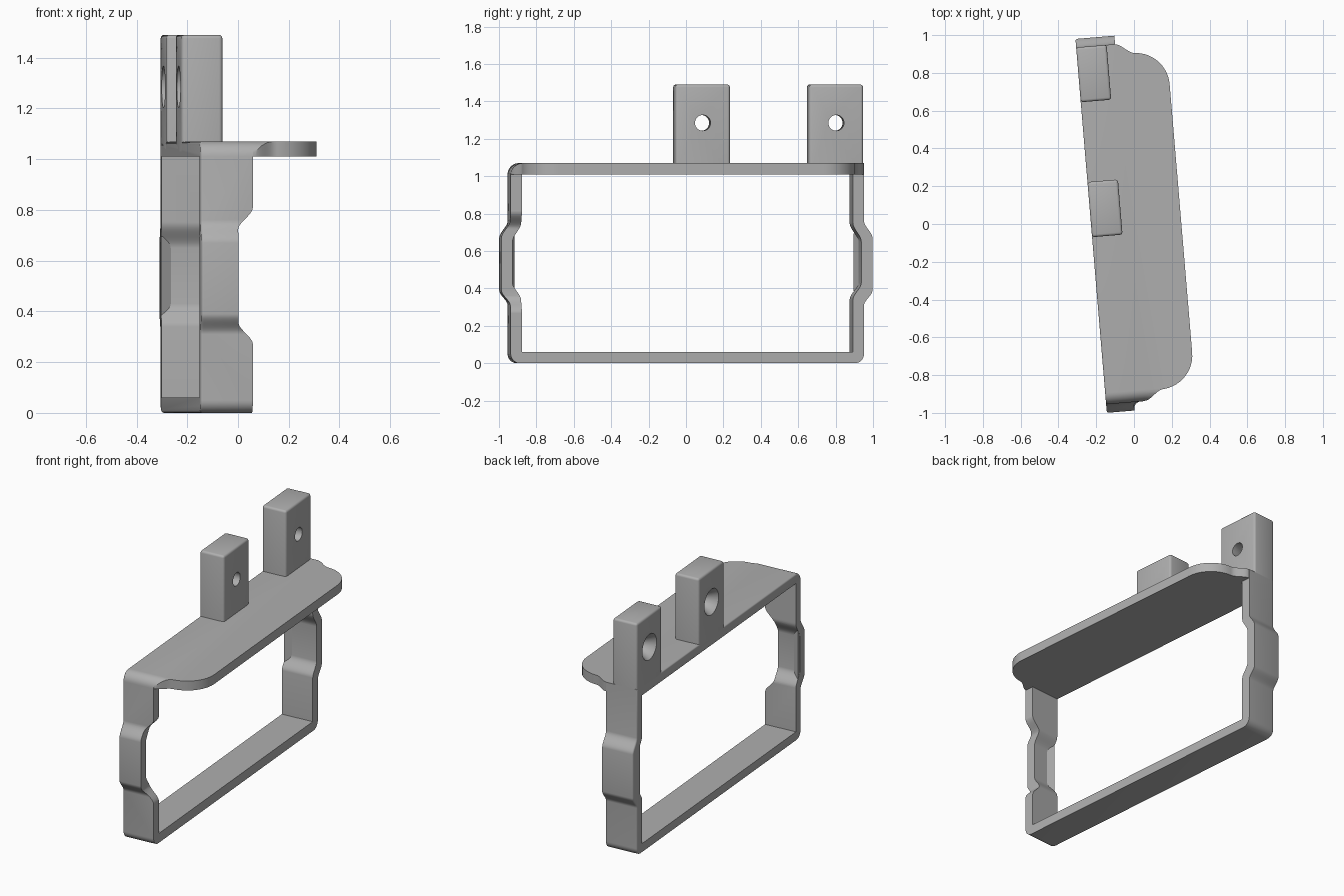
import bpy, bmesh
from math import sin, cos, pi, radians
from mathutils import Matrix, Vector

cube = bpy.data.objects.get("Cube")
if cube:
    bpy.data.objects.remove(cube)

grey = bpy.data.materials.new("plain_grey")
grey.use_nodes = True
COLOR = (0.43, 0.43, 0.43, 1)
grey.diffuse_color = COLOR
grey.node_tree.nodes["Principled BSDF"].inputs["Base Color"].default_value = COLOR

# The bracket sits slightly turned about the vertical axis
PLACE = Matrix.Rotation(radians(4.8), 4, "Z") @ Matrix.Translation((0, 0.009, 0))
LEFT, RIGHT = -0.227, -0.02
END, BULGE, WALL = 0.948, 0.993, 0.06
TOP, UNDER = 1.07, 1.01


def s_curve(a, b, n=10):
    """Ease the first coordinate while the second runs evenly."""
    pts = []
    for i in range(n + 1):
        t = i / n
        e = t * t * (3 - 2 * t)
        pts.append((a[0] + (b[0] - a[0]) * e, a[1] + (b[1] - a[1]) * t))
    return pts


def arc(cx, cy, r, start, stop, n=8):
    angles = [radians(start + (stop - start) * i / n) for i in range(n + 1)]
    return [(cx + r * cos(a), cy + r * sin(a)) for a in angles]


def add_object(name, bm):
    bmesh.ops.recalc_face_normals(bm, faces=bm.faces)
    mesh = bpy.data.meshes.new(name)
    bm.to_mesh(mesh)
    bm.free()
    mesh.materials.append(grey)
    obj = bpy.data.objects.new(name, mesh)
    bpy.context.collection.objects.link(obj)
    return obj


def prism(name, pts, axis, lo, hi, bevel=0):
    """Extrude a closed profile along an axis; optionally round its low rim."""
    place = {"x": lambda a, b, h: (h, a, b),
             "y": lambda a, b, h: (a, h, b),
             "z": lambda a, b, h: (a, b, h)}[axis]
    bm = bmesh.new()
    cap = bm.faces.new([bm.verts.new(place(a, b, lo)) for a, b in pts])
    rim = list(cap.edges)
    ext = bmesh.ops.extrude_face_region(bm, geom=[cap], use_keep_orig=True)
    moved = [g for g in ext["geom"] if isinstance(g, bmesh.types.BMVert)]
    bmesh.ops.translate(bm, verts=moved, vec=Vector(place(0, 0, hi - lo)))
    if bevel:
        bmesh.ops.bevel(bm, geom=rim, offset=bevel, segments=3, profile=0.5,
                        affect="EDGES")
    return add_object(name, bm)


def combine(obj, cutter, operation="DIFFERENCE"):
    mod = obj.modifiers.new("cut", "BOOLEAN")
    mod.operation, mod.solver, mod.object = operation, "EXACT", cutter
    bpy.context.view_layer.update()
    graph = bpy.context.evaluated_depsgraph_get()
    mesh = bpy.data.meshes.new_from_object(obj.evaluated_get(graph))
    obj.modifiers.clear()
    obj.data = mesh
    bpy.data.objects.remove(cutter)


# Side profiles of the loop
def arm(offset, low, high):
    end, bulge = END - offset, BULGE - offset
    return (s_curve((end, low[0]), (bulge, low[1]))
            + s_curve((bulge, high[0]), (end, high[1])))


def mirrored(pts):
    return [(-a, b) for a, b in reversed(pts)]


outer_arm = arm(0, (0.31, 0.39), (0.67, 0.76))
bottom_corner = arc(END - 0.05, 0.05, 0.05, -90, 0)
front_corner = arc(-END + 0.06, TOP - 0.06, 0.06, 90, 180)
outer = (bottom_corner + outer_arm + [(END, TOP)] + front_corner
         + mirrored(outer_arm) + mirrored(bottom_corner))
inner_arm = [(END - WALL, WALL)] + arm(WALL, (0.34, 0.43), (0.65, 0.75)) + [(END - WALL, UNDER)]
inner = inner_arm + mirrored(inner_arm)

# Loop frame with its waisted front arm
frame = prism("loop_frame", outer, "x", LEFT, RIGHT, bevel=0.01)
combine(frame, prism("opening_cutter", inner, "x", -1, 1))
waist = (s_curve((RIGHT, 0.27), (-0.08, 0.36)) + s_curve((-0.08, 0.72), (RIGHT, 0.81))
         + [(0.1, 0.81), (0.1, 0.27)])
combine(frame, prism("waist_cutter", waist, "y", -1.2, -0.7))

# Sloped lips along one side of the arm pockets
lips = []
for side, name in ((1, "back_pocket_lip"), (-1, "front_pocket_lip")):
    tri = [(LEFT, side * 0.91), (-0.185, side * 0.934), (LEFT + 0.002, side * 0.945)]
    lips.append(prism(name, tri, "z", 0.385, 0.695))

# Top shelf with flared, rounded corners
flare = [(v, u) for u, v in s_curve((0.946, RIGHT), (0.893, 0.08))]
back_edge = flare + arc(0.07, 0.713, 0.18, 84, 0, 12)
front_edge = [(v, -u) for v, u in reversed(back_edge)]
shelf = prism("top_shelf", back_edge + front_edge, "z", UNDER, TOP + 0.1)
combine(shelf, prism("shelf_guide", outer, "x", -0.3, 0.5), "INTERSECT")


# Upright tabs with countersunk screw holes
def tab(name, u0, u1):
    z0, z1, v1 = 1.03, 1.49, -0.065
    bm = bmesh.new()
    size = (v1 - LEFT, u1 - u0, z1 - z0)
    centre = ((v1 + LEFT) / 2, (u0 + u1) / 2, (z0 + z1) / 2)
    bmesh.ops.create_cube(bm, size=1, matrix=Matrix.Translation(centre) @ Matrix.Diagonal((*size, 1)))
    rims = [e for e in bm.edges if any(v.co.z > z0 + 0.1 for v in e.verts)]
    bmesh.ops.bevel(bm, geom=rims, offset=0.014, segments=3, profile=0.5, affect="EDGES")
    obj = add_object(name, bm)
    for r1, r2, start, depth in ((0.042, 0.042, LEFT - 0.1, 0.4),
                                 (0.085, 0.042, LEFT - 0.005, 0.07)):
        cut = bmesh.new()
        spot = Matrix.Translation((start + depth / 2, centre[1], 1.285))
        bmesh.ops.create_cone(cut, cap_ends=True, segments=40, radius1=r1, radius2=r2,
                              depth=depth, matrix=spot @ Matrix.Rotation(pi / 2, 4, "Y"))
        combine(obj, add_object("hole_cutter", cut))
    return obj


tabs = [tab("middle_tab", -0.06, 0.233), tab("back_tab", 0.657, END)]

# Place and shade every part
for obj in [frame, shelf, *lips, *tabs]:
    obj.data.transform(PLACE)
    bpy.ops.object.select_all(action="DESELECT")
    obj.select_set(True)
    bpy.context.view_layer.objects.active = obj
    bpy.ops.object.shade_smooth_by_angle(angle=radians(32))
